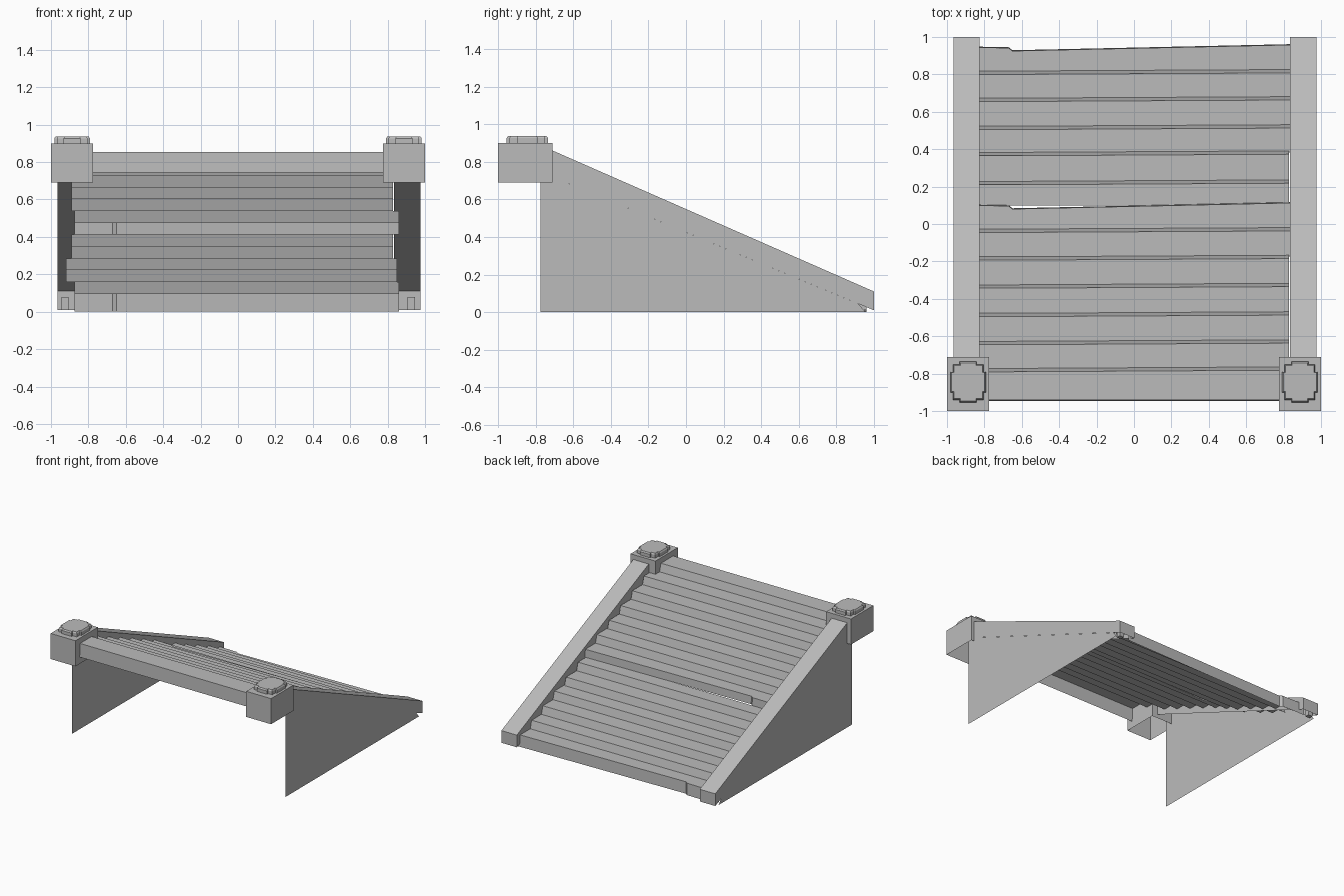
import bpy
import bmesh

if "Cube" in bpy.data.objects:
    bpy.data.objects.remove(bpy.data.objects["Cube"])

grey = bpy.data.materials.new("stone_grey")
grey.use_nodes = True
grey.diffuse_color = (0.5, 0.5, 0.5, 1)
bsdf = grey.node_tree.nodes["Principled BSDF"]
bsdf.inputs["Base Color"].default_value = grey.diffuse_color
bsdf.inputs["Roughness"].default_value = 0.9


def make(name, build):
    """Create a flat-shaded object whose faces are added by build(bm)."""
    bm = bmesh.new()
    build(bm)
    bmesh.ops.remove_doubles(bm, verts=bm.verts[:], dist=0.0005)
    bmesh.ops.recalc_face_normals(bm, faces=bm.faces[:])
    mesh = bpy.data.meshes.new(name)
    bm.to_mesh(mesh)
    bm.free()
    mesh.materials.append(grey)
    obj = bpy.data.objects.new(name, mesh)
    bpy.context.collection.objects.link(obj)
    return obj


def face(bm, pts):
    return bm.faces.new([bm.verts.new(p) for p in pts])


def strip(bm, row_a, row_b):
    """Join two rows of points with quads."""
    for i in range(len(row_a) - 1):
        face(bm, [row_a[i], row_a[i + 1], row_b[i + 1], row_b[i]])


def box(bm, x0, x1, y0, y1, z0, z1, open_bottom=False):
    low = [(x0, y0, z0), (x1, y0, z0), (x1, y1, z0), (x0, y1, z0)]
    high = [(x, y, z1) for x, y, _ in low]
    strip(bm, low + low[:1], high + high[:1])
    face(bm, high)
    if not open_bottom:
        face(bm, low[::-1])


# Stair flight: thin treads with slightly leaning risers, descending to the back
NOSES = [-0.79, -0.645, -0.495, -0.343, -0.193, -0.045, 0.1,
         0.21, 0.365, 0.505, 0.655, 0.8, 0.945]
TOP, DROP, LEAN = 0.855, 0.0633, 0.018
CHIPPED = (6, 12)


def stairs(bm):
    start = -0.94
    for k, nose in enumerate(NOSES):
        z = TOP - k * DROP
        low = z - DROP if k < 12 else 0.0
        if k == 0:
            left, right = -0.78, 0.78
        elif k % 6 in (5, 0):
            left, right = -0.875, 0.86
        elif k in (9, 10):
            left, right = -0.92, 0.85
        else:
            left, right = -0.89, 0.828
        xs = [left, -0.67, -0.65, right]
        # Worn edge on two of the steps
        chip = [0, -0.004, -0.02, 0.013] if k in CHIPPED else [0, 0, 0, 0.008]
        lean = 0.004 if k in CHIPPED else LEAN
        back = [(x, start, z) for x in xs]
        edge = [(x, nose + c, z) for x, c in zip(xs, chip)]
        foot = [(x, nose + c + lean, low) for x, c in zip(xs, chip)]
        strip(bm, back, edge)
        strip(bm, edge, foot)
        start = nose + (0 if k in CHIPPED else lean)


make("stair_flight", stairs)


# Fascia across the top of the flight
def fascia(bm):
    face(bm, [(-0.78, -0.945, 0.745), (0.78, -0.945, 0.745),
              (0.78, -0.94, TOP), (-0.78, -0.94, TOP)])


make("top_fascia", fascia)

# Sloping side rails: hollow channels, open underneath
RAIL = [(-0.71, 0.72), (-0.71, 0.86), (1.0, 0.11), (1.0, 0.01)]


def rail(bm, inner, outer):
    for x in (inner, outer):
        face(bm, [(x, y, z) for y, z in RAIL])
    for a, b in ((1, 2), (2, 3)):
        strip(bm, [(inner, *RAIL[a]), (outer, *RAIL[a])],
              [(inner, *RAIL[b]), (outer, *RAIL[b])])


# Triangular side wall under each rail
def wall(bm, x):
    face(bm, [(x, -0.775, 0), (x, 0.955, 0), (x, 0.92, 0.043), (x, -0.775, 0.747)])


# Post cap: slab with notched corners and a narrow chamfer
def cap(bm, cx, cy):
    quadrant = [(0.095, 0.055), (0.082, 0.055), (0.082, 0.095),
                (0.045, 0.095), (0.045, 0.11)]
    outline = []
    for sx, sy in ((1, 1), (-1, 1), (-1, -1), (1, -1)):
        pts = [(sx * x, sy * y) for x, y in quadrant]
        outline += pts if sx * sy > 0 else pts[::-1]
    rows = [[(cx + x * s, cy + y * s, z) for x, y in outline]
            for z, s in ((0.9, 1), (0.927, 1), (0.937, 0.93))]
    for a, b in zip(rows, rows[1:]):
        strip(bm, a + a[:1], b + b[:1])
    face(bm, rows[-1])


SIDES = (("right", -1, -0.825, -0.966), ("left", 1, 0.835, 0.975))
for side, s, inner, outer in SIDES:
    make(side + "_rail", lambda bm: rail(bm, inner, outer))
    make(side + "_side_wall", lambda bm: wall(bm, outer - s * 0.002))
    # Newel post at the top of the flight, open at the bottom
    x0, x1 = sorted((s * 0.775, s * 1.0))
    make(side + "_post", lambda bm: box(bm, x0, x1, -1.0, -0.71, 0.69, 0.9, True))
    make(side + "_post_cap", lambda bm: cap(bm, s * 0.887, -0.845))
    # Small foot block inside the rail end
    b0, b1 = sorted((s * 0.905, s * 0.945))
    make(side + "_foot_block", lambda bm: box(bm, b0, b1, 0.925, 0.96, 0.01, 0.08))
